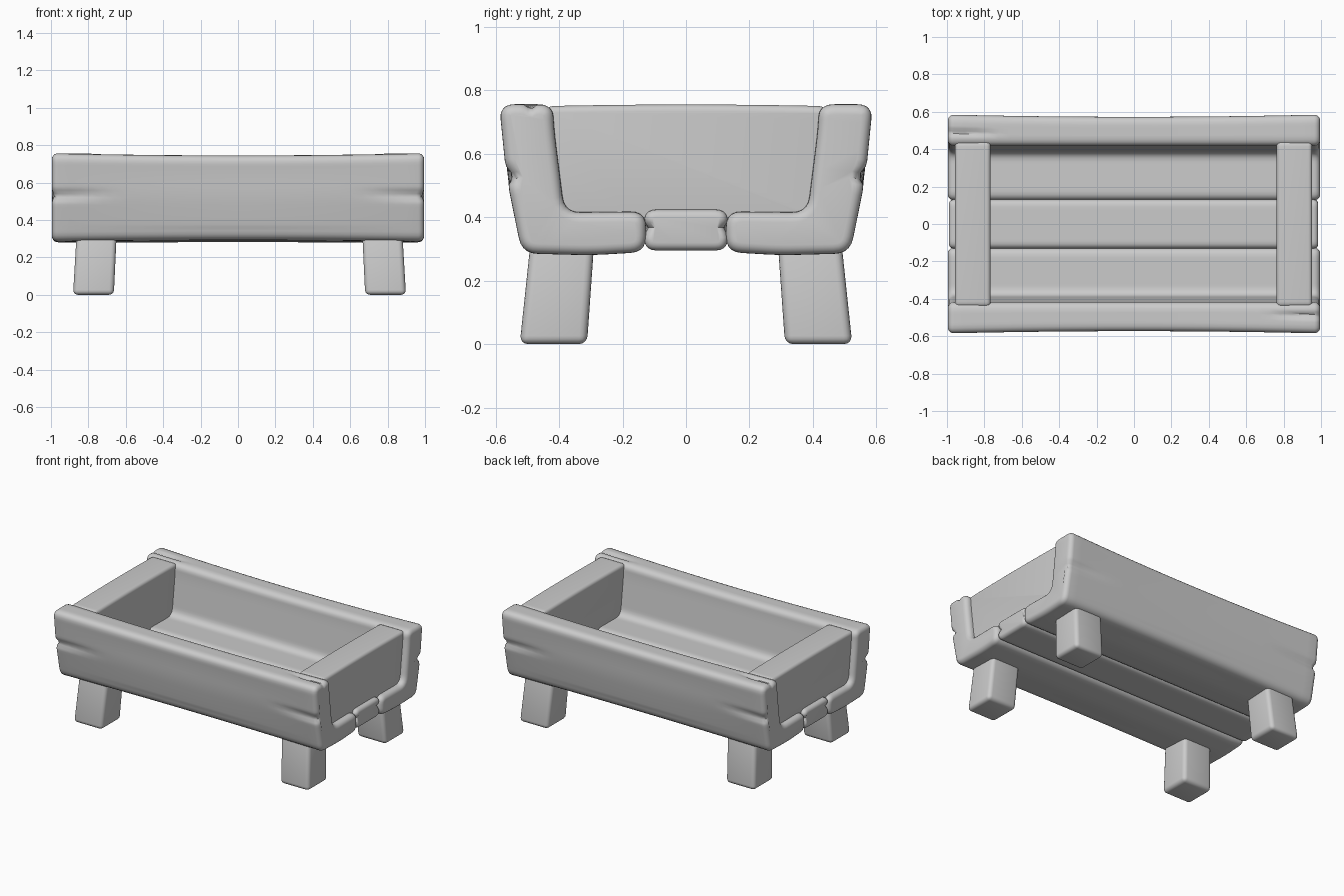
import bpy, bmesh, math
from mathutils import Vector

if "Cube" in bpy.data.objects:
    bpy.data.objects.remove(bpy.data.objects["Cube"])

mat = bpy.data.materials.new("plain grey")
mat.diffuse_color = (0.6, 0.6, 0.6, 1)
mat.use_nodes = True
mat.node_tree.nodes["Principled BSDF"].inputs["Base Color"].default_value = mat.diffuse_color


def finish(bm, name):
    bmesh.ops.recalc_face_normals(bm, faces=bm.faces)
    me = bpy.data.meshes.new(name)
    bm.to_mesh(me)
    bm.free()
    me.materials.append(mat)
    ob = bpy.data.objects.new(name, me)
    bpy.context.collection.objects.link(ob)
    bpy.ops.object.select_all(action='DESELECT')
    ob.select_set(True)
    bpy.context.view_layer.objects.active = ob
    bpy.ops.object.shade_smooth_by_angle(angle=math.radians(45))
    return ob


def rounded(points, radius, step=0.015):
    """Counter-clockwise outline with rounded corners and evenly divided sides."""
    pts = [Vector(p) for p in points]
    arcs = []
    for i, p in enumerate(pts):
        a, b = pts[i - 1] - p, pts[(i + 1) % len(pts)] - p
        s = p + a.normalized() * min(radius, a.length * 0.45)
        e = p + b.normalized() * min(radius, b.length * 0.45)
        arcs.append([s * (1 - t) ** 2 + p * 2 * t * (1 - t) + e * t * t
                     for t in (0, 0.2, 0.4, 0.6, 0.8, 1)])
    out = []
    for i, arc in enumerate(arcs):
        out += arc
        s, e = arc[-1], arcs[(i + 1) % len(arcs)][0]
        n = max(1, round((e - s).length / step))
        out += [s.lerp(e, k / n) for k in range(1, n)]
    return out


def plank(name, points, x0, x1, deform, radius=0.05, end=0.032):
    """Outline in y-z run along x, with rounded ends and a wear function."""
    prof = rounded(points, radius)
    n = len(prof)
    normals = []
    for i in range(n):
        d = (prof[(i + 1) % n] - prof[i - 1]).normalized()
        normals.append(Vector((d.y, -d.x)))
    arc = [(end * (1 - math.sin(t)), end * (1 - math.cos(t)))
           for t in [math.pi / 2 * k / 5 for k in range(5, -1, -1)]]
    stations = [(x0 + dx, inset) for dx, inset in arc]
    a, b = x0 + end, x1 - end
    count = max(2, round((b - a) / 0.06))
    stations += [(a + (b - a) * k / count, 0) for k in range(1, count)]
    stations += [(x1 - dx, inset) for dx, inset in reversed(arc)]
    bm = bmesh.new()
    rings = []
    for x, inset in stations:
        ring = []
        for p, nrm in zip(prof, normals):
            q = p - nrm * inset
            ring.append(bm.verts.new(deform(x, q.x, q.y)))
        rings.append(ring)
    for r, s in zip(rings, rings[1:]):
        for i in range(n):
            j = (i + 1) % n
            bm.faces.new((r[i], r[j], s[j], s[i]))
    bm.faces.new(rings[0])
    bm.faces.new(rings[-1])
    return finish(bm, name)


def fade(x, start, stop):
    t = min(1, max(0, (x - start) / (stop - start)))
    return t * t * (3 - 2 * t)


def bump(v, centre, width):
    return math.exp(-((v - centre) / width) ** 2)


def side_wear(x, y, z):
    sag = 1 - x * x
    ends = fade(abs(x), 0.6, 1)
    crack = bump(z, 0.53 + 0.03 * (1 - abs(x)), 0.02) * ends
    nx, ny, nz = x, y, z
    if y > 0.48:
        ny -= 0.02 * crack + 0.012 * sag * fade(z, 0.35, 0.7)
        nx -= math.copysign(0.012 * crack, x)
    if z > 0.6:
        nz -= 0.012 * sag * fade(z, 0.6, 0.75)
        nz -= 0.015 * bump(y, 0.49, 0.013) * fade(-x, 0.72, 0.85) * fade(z, 0.7, 0.74)
    if z < 0.35:
        nz += 0.008 * sag * fade(y, 0.3, 0.5)
    return nx, ny, nz


# Side planks, each turning in under the trough to form part of the floor
side = [(0.126, 0.29), (0.30, 0.28), (0.517, 0.285), (0.567, 0.53), (0.59, 0.757),
        (0.42, 0.757), (0.415, 0.67), (0.383, 0.415), (0.126, 0.418)]
plank("back_side_plank", side, -0.995, 0.995, side_wear)
plank("front_side_plank", side, -0.995, 0.995,
      lambda x, y, z: (lambda p: (-p[0], -p[1], p[2]))(side_wear(x, y, z)))


# Middle floor plank with a split at each end
def middle_wear(x, y, z):
    split = bump(z, 0.365, 0.014) * fade(abs(x), 0.7, 0.95)
    return x - math.copysign(0.014 * split, x), y * (1 - 0.1 * split), z


plank("middle_floor_plank", [(-0.132, 0.295), (0.132, 0.295), (0.132, 0.424), (-0.132, 0.424)],
      -0.99, 0.985, middle_wear, 0.04, 0.025)

# End boards
end_board = [(-0.41, 0.38), (0.41, 0.38), (0.445, 0.75), (-0.445, 0.75)]
for name, x0, x1 in (("left_end_board", -0.957, -0.767), ("right_end_board", 0.763, 0.953)):
    plank(name, end_board, x0, x1,
          lambda x, y, z: (x, y, z + 0.005 * (1 - (y / 0.44) ** 2) * fade(z, 0.6, 0.74)),
          0.03, 0.022)

# Splayed legs
for sx, xn in ((-1, "left"), (1, "right")):
    for sy, yn in ((-1, "front"), (1, "back")):
        bm = bmesh.new()
        bmesh.ops.create_cube(bm, size=2)
        for v in bm.verts:
            top = v.co.z > 0
            cx, hx, cy, hy = (0.763, 0.107, 0.388, 0.10) if top else (0.781, 0.109, 0.418, 0.106)
            v.co = (0.008 + sx * cx + v.co.x * hx, sy * cy + v.co.y * hy, 0.34 if top else 0.0)
        bmesh.ops.bevel(bm, geom=bm.edges[:], offset=0.026, segments=4, profile=0.5,
                        affect='EDGES')
        finish(bm, yn + "_" + xn + "_leg")
